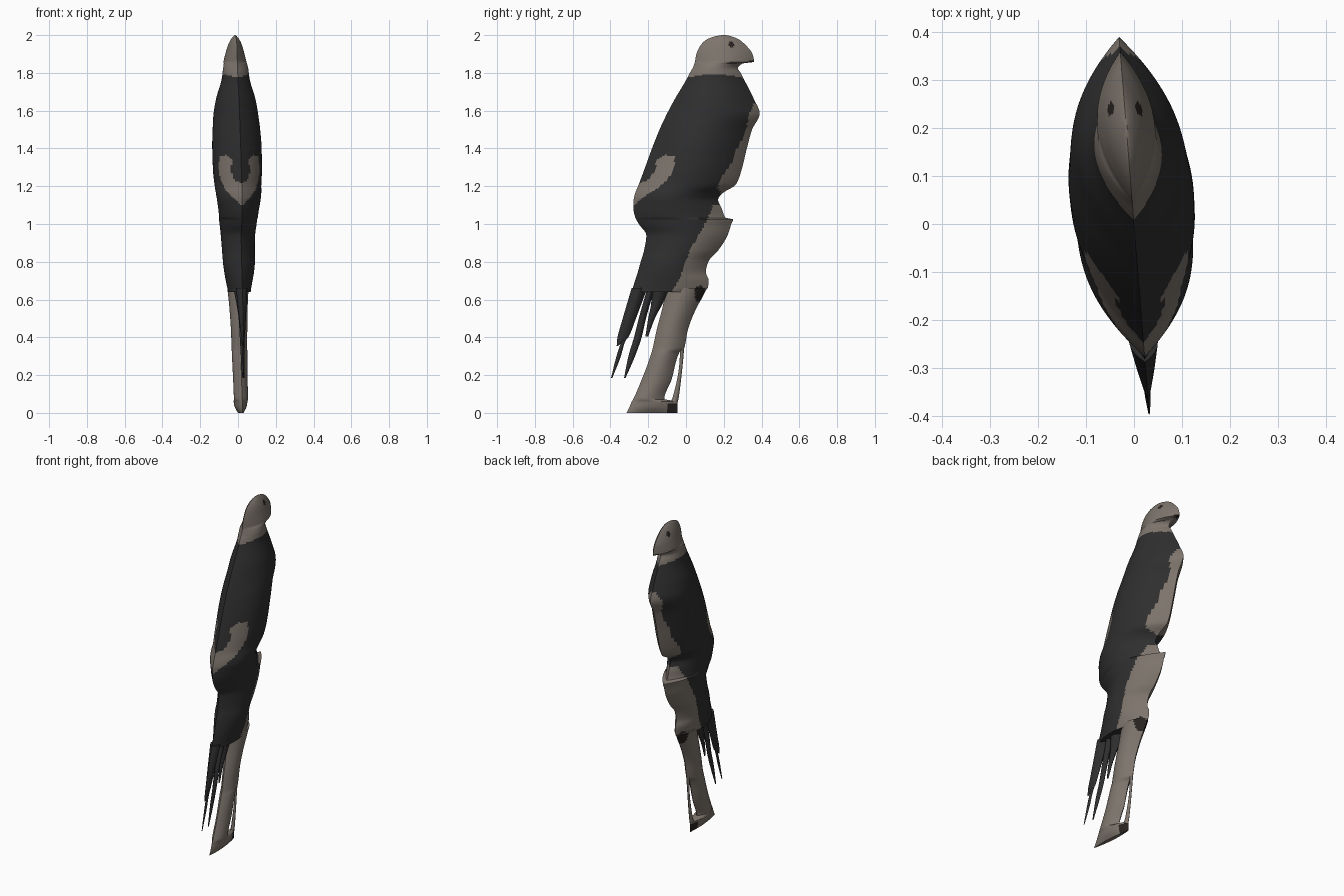
import bpy, bmesh, math

def mat(name, col):
    m = bpy.data.materials.new(name)
    m.diffuse_color = (*col, 1)
    return m

BROWN, DARK, BLACK = 0, 1, 2
MATS = [mat("warm taupe", (0.205, 0.175, 0.150)),
        mat("charcoal", (0.028, 0.028, 0.029)),
        mat("near black", (0.020, 0.017, 0.015))]

def slopes(xs, ys):
    d = [(ys[i + 1] - ys[i]) / (xs[i + 1] - xs[i]) for i in range(len(xs) - 1)]
    mid = [0 if a * b <= 0 else 2 * a * b / (a + b) for a, b in zip(d, d[1:])]
    return [d[0]] + mid + [d[-1]]

def resample(rows, step):
    """Smooth monotone interpolation of (z, back, front, half width) rows."""
    cols = list(zip(*rows))
    zs = cols[0]
    ms = [slopes(zs, c) for c in cols[1:]]
    out = []
    for i in range(len(zs) - 1):
        h = zs[i + 1] - zs[i]
        n = max(1, math.ceil(h / step))
        for k in range(n):
            t = k / n
            a, b = 2*t**3 - 3*t*t + 1, t**3 - 2*t*t + t
            c, d = 3*t*t - 2*t**3, t**3 - t*t
            out.append([zs[i] + t * h] + [
                a*v[i] + b*h*m[i] + c*v[i+1] + d*h*m[i+1]
                for v, m in zip(cols[1:], ms)])
    out.append(list(rows[-1]))
    return out

def loft(name, rows, rule, seg=24, step=0.01):
    """Stack lens-shaped sections with a ridge at back and front."""
    bm = bmesh.new()
    ts = [-1 + 2 * i / seg for i in range(seg + 1)]
    path = [(t, 1) for t in ts] + [(t, -1) for t in ts[-2:0:-1]]
    rings = []
    for z, y0, y1, w in resample(rows, step):
        ring = []
        for t, s in path:
            y = (y0 + y1) / 2 + t * (y1 - y0) / 2
            ring.append(bm.verts.new((s * w * (1 - t * t) - 0.08 * y, y, z)))
        rings.append(ring)
    n = len(path)
    for a, b in zip(rings, rings[1:]):
        for i in range(n):
            j = (i + 1) % n
            bm.faces.new((a[i], a[j], b[j], b[i]))
    bm.faces.new(rings[0][::-1])
    bm.faces.new(rings[-1])
    bmesh.ops.recalc_face_normals(bm, faces=bm.faces)
    for f in bm.faces:
        c = f.calc_center_median()
        f.material_index = rule(c.y, c.z)
    me = bpy.data.meshes.new(name)
    bm.to_mesh(me)
    bm.free()
    for m in MATS:
        me.materials.append(m)
    ob = bpy.data.objects.new(name, me)
    bpy.context.collection.objects.link(ob)
    bpy.ops.object.select_all(action='DESELECT')
    ob.select_set(True)
    bpy.context.view_layer.objects.active = ob
    bpy.ops.object.shade_smooth_by_angle(angle=math.radians(35))
    return ob

def inside(y, z, poly):
    hit = False
    for (ya, za), (yb, zb) in zip(poly, poly[1:] + poly[:1]):
        if (za > z) != (zb > z) and y < ya + (z - za) * (yb - ya) / (zb - za):
            hit = not hit
    return hit

# Colour patch outlines (y, z)
WING = [(-.32, 1.07), (-.32, 1.23), (-.24, 1.22), (-.21, 1.225), (-.165, 1.28),
        (-.155, 1.34), (-.11, 1.365), (-.06, 1.36), (-.06, 1.30), (-.10, 1.23),
        (-.165, 1.18), (-.23, 1.14), (-.285, 1.09)]
BREAST = [(.36, 1.64), (.42, 1.64), (.42, 1.5), (.36, 1.3), (.30, 1.17), (.2, 1.145),
          (.165, 1.19), (.19, 1.25), (.245, 1.33), (.27, 1.4), (.31, 1.47), (.335, 1.58)]
PERCH = [(.3, 1.10), (.145, 1.10), (.09, .98), (.02, .86), (-.03, .72),
         (-.10, .6), (.3, .6)]

def body_colour(y, z):
    if math.hypot(y - .24, z - 1.95) < .015 or (y > .335 and 1.83 < z < 1.866):
        return BLACK                                   # eye and beak tip
    if math.hypot(y - .075, (z - .63) * .7) < .03:
        return BLACK                                   # knot
    if z > 1.773 + .02 * math.sin(max(0, min(1, y / .3)) * math.pi):
        return BROWN                                   # head
    return BROWN if any(inside(y, z, p) for p in (WING, BREAST, PERCH)) else DARK

def branch_colour(y, z):
    knot = math.hypot(y - .075, (z - .63) * .7) < .03
    foot = y > -.10 and z < .045
    return BLACK if knot or foot else BROWN

# Bird body, head and the upper branch it rests against
loft("bird_body", [
    (.64, -.288, .085, .058), (.66, -.282, .115, .062), (.70, -.27, .12, .07),
    (.745, -.255, .105, .078), (.80, -.24, .118, .084), (.86, -.222, .17, .086),
    (.94, -.21, .22, .09), (1.0, -.25, .24, .097), (1.025, -.264, .25, .10),
    (1.033, -.268, .21, .101), (1.08, -.278, .19, .107), (1.13, -.277, .17, .115),
    (1.16, -.27, .19, .119), (1.21, -.25, .265, .123), (1.29, -.22, .295, .129),
    (1.40, -.18, .322, .13), (1.50, -.14, .35, .125), (1.585, -.10, .39, .117),
    (1.66, -.06, .36, .104), (1.77, .005, .305, .073), (1.80, .02, .29, .069),
    (1.825, .035, .275, .066), (1.85, .045, .30, .061), (1.858, .047, .36, .06),
    (1.90, .055, .352, .05), (1.95, .08, .313, .035), (1.98, .115, .275, .02),
    (1.995, .16, .235, .008), (2.0, .19, .21, .002)],
    body_colour, seg=44, step=.008)

# Lower branch
loft("branch", [
    (0, -.315, -.045, .012), (.03, -.30, -.045, .03), (.06, -.287, -.045, .036),
    (.072, -.28, -.115, .037), (.175, -.235, -.077, .038), (.32, -.182, -.035, .041),
    (.335, -.178, -.012, .041), (.44, -.155, .01, .043), (.555, -.125, .055, .048),
    (.60, -.115, .08, .051), (.66, -.10, .11, .056)], branch_colour)

# Thin side prong of the branch
loft("branch_prong", [
    (.05, -.085, -.045, .012), (.085, -.07, -.038, .01), (.25, -.036, -.018, .007),
    (.35, -.03, -.009, .01)], branch_colour, seg=8)

# Tail feathers
FEATHERS = [
    [(.355, -.367, -.36, .003), (.40, -.363, -.305, .009), (.42, -.358, -.295, .011),
     (.50, -.335, -.265, .018), (.66, -.288, -.205, .03)],
    [(.185, -.397, -.39, .002), (.30, -.368, -.345, .006), (.37, -.345, -.325, .007),
     (.43, -.315, -.295, .006)],
    [(.185, -.328, -.32, .003), (.30, -.305, -.27, .008), (.40, -.275, -.235, .011),
     (.50, -.25, -.212, .015), (.66, -.205, -.165, .025)],
    [(.405, -.215, -.20, .004), (.50, -.20, -.165, .011), (.575, -.185, -.125, .02),
     (.66, -.18, -.08, .035)]]
for i, rows in enumerate(FEATHERS):
    loft(f"tail_feather_{i + 1}", rows, lambda y, z: DARK, seg=8, step=.02)
